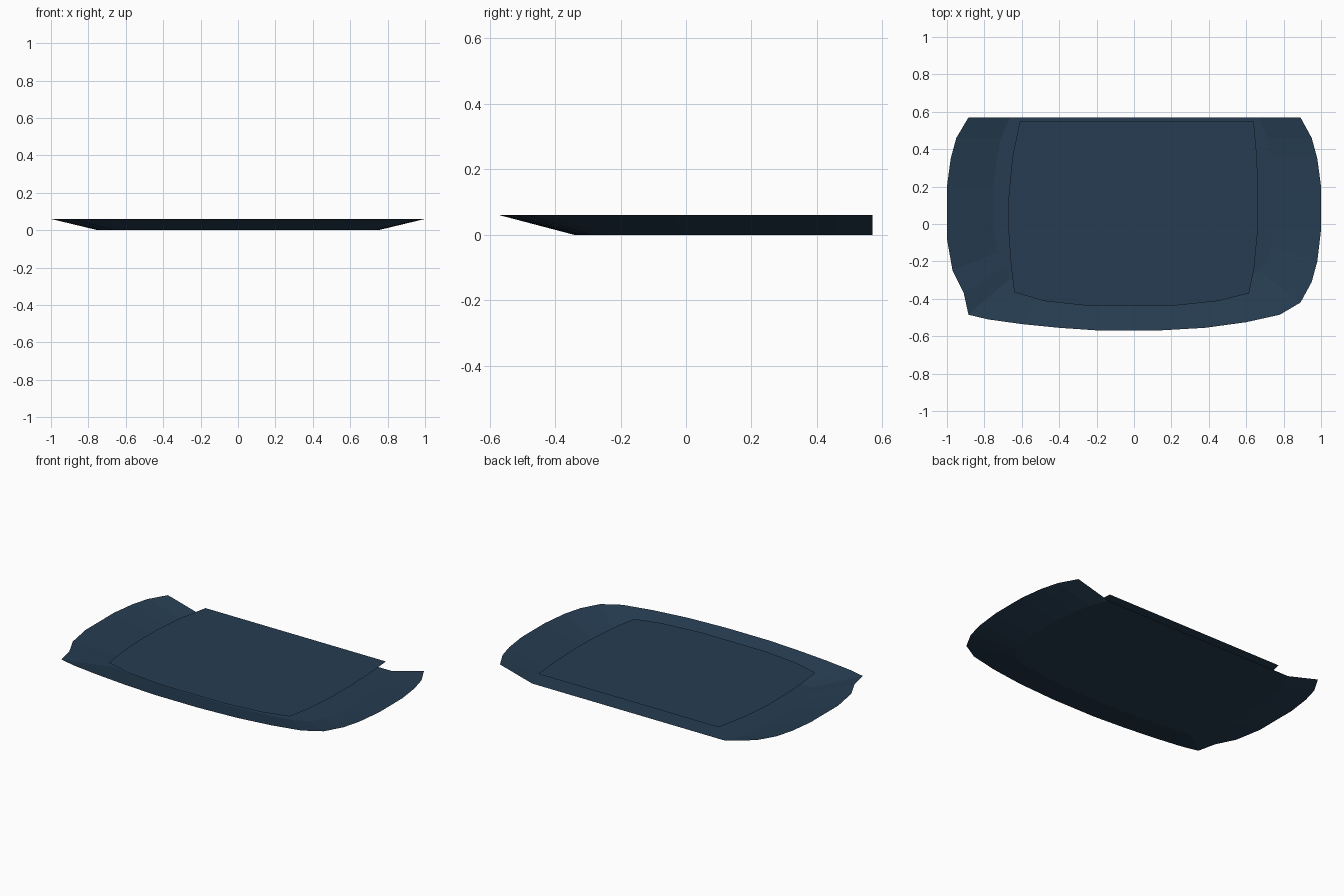
import bpy, bmesh

if "Cube" in bpy.data.objects:
    bpy.data.objects.remove(bpy.data.objects["Cube"])

H = 0.06  # overall height

navy = bpy.data.materials.new("dark navy")
navy.diffuse_color = (0.019, 0.046, 0.082, 1)
navy.use_nodes = True
navy.node_tree.nodes["Principled BSDF"].inputs["Base Color"].default_value = navy.diffuse_color


def finish(name, bm):
    mesh = bpy.data.meshes.new(name)
    bm.to_mesh(mesh)
    bm.free()
    ob = bpy.data.objects.new(name, mesh)
    bpy.context.collection.objects.link(ob)
    mesh.materials.append(navy)
    return ob


# Tray shell: flared rim ring dropping to a flat floor, cut open at the back
rim = [(-0.885, 0.57), (-0.95, 0.46), (-0.98, 0.35), (-1, 0.2), (-1, -0.08),
       (-0.97, -0.25), (-0.91, -0.37), (-0.885, -0.485), (-0.78, -0.51),
       (-0.6, -0.535), (-0.4, -0.555), (-0.18, -0.57), (0.12, -0.57),
       (0.38, -0.555), (0.6, -0.525), (0.78, -0.485), (0.89, -0.42),
       (0.95, -0.31), (0.98, -0.2), (1, -0.03), (1, 0.2), (0.98, 0.35),
       (0.95, 0.46), (0.89, 0.57)]
bm = bmesh.new()
top = [bm.verts.new((x, y, H)) for x, y in rim]
low = [bm.verts.new((x * 0.75, y * 0.6 if y < 0 else y, 0)) for x, y in rim]
for i in range(len(rim) - 1):
    bm.faces.new((top[i], low[i], low[i + 1], top[i + 1]))
bm.faces.new(low)
for f in bm.faces:
    f.normal_update()
    if f.normal.z < 0:
        f.normal_flip()
finish("tray_shell", bm)

# Flat top panel spanning the tray at rim height
panel = [(-0.61, 0.55), (-0.65, 0.36), (-0.67, 0.15), (-0.67, -0.05),
         (-0.658, -0.22), (-0.64, -0.365), (-0.48, -0.412), (-0.24, -0.438),
         (0.2, -0.438), (0.45, -0.412), (0.615, -0.37), (0.642, -0.24),
         (0.66, -0.05), (0.664, 0.15), (0.657, 0.36), (0.64, 0.55)]
bm = bmesh.new()
bm.faces.new([bm.verts.new((x, y, H)) for x, y in panel])
finish("top_panel", bm)
